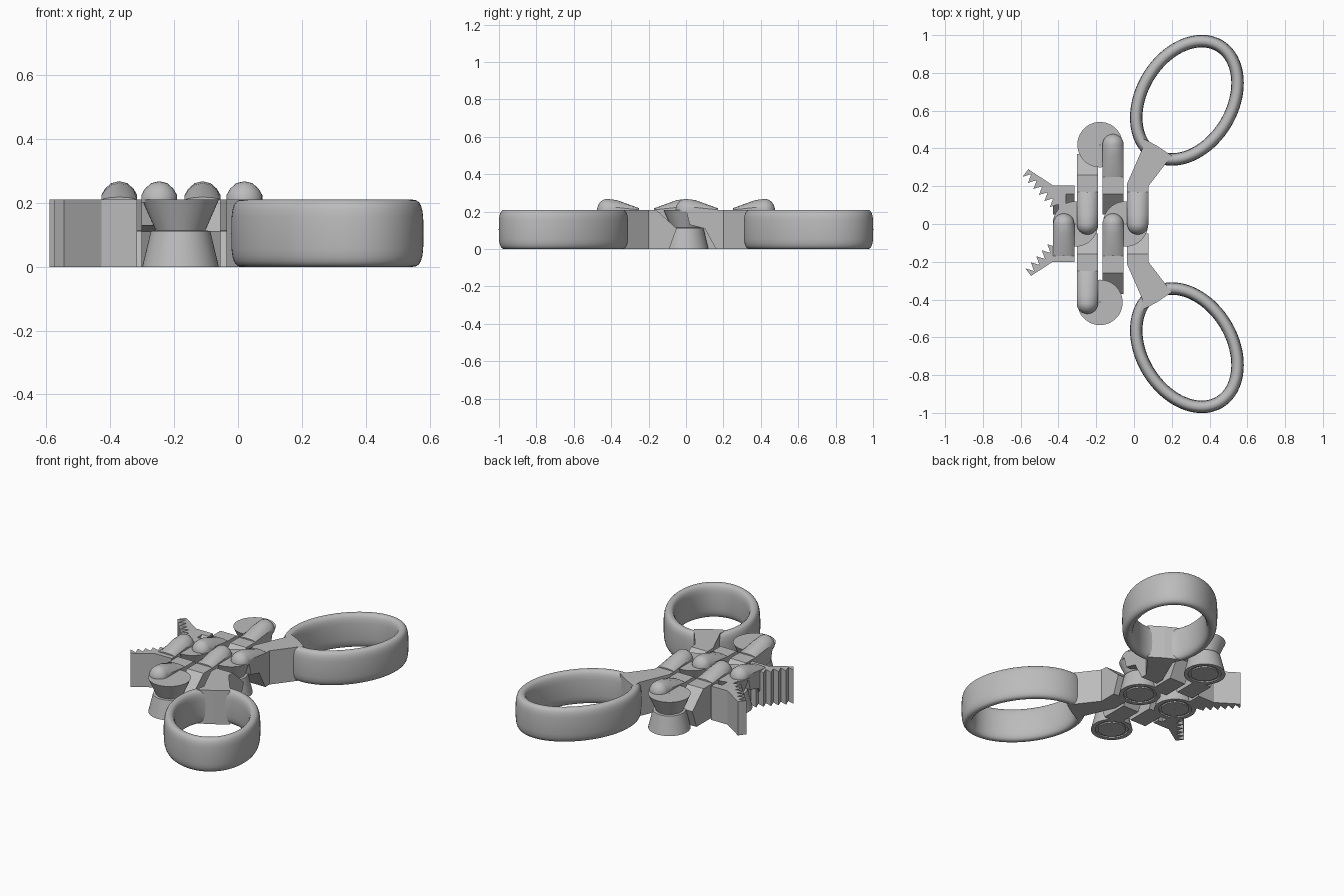
import bpy, bmesh, math
from mathutils import Vector, Matrix

if "Cube" in bpy.data.objects:
    bpy.data.objects.remove(bpy.data.objects["Cube"], do_unlink=True)

grey = bpy.data.materials.new("plain grey")
grey.use_nodes = True
grey.diffuse_color = (0.5, 0.5, 0.5, 1)
grey.node_tree.nodes["Principled BSDF"].inputs["Base Color"].default_value = (0.5, 0.5, 0.5, 1)

TOP = 0.21     # body height
HALF = 0.056   # half width of a link
END = 0.42     # distance of the outer hinges


def finish(name, bm, angle=None):
    bmesh.ops.recalc_face_normals(bm, faces=bm.faces)
    mesh = bpy.data.meshes.new(name)
    bm.to_mesh(mesh)
    bm.free()
    mesh.materials.append(grey)
    obj = bpy.data.objects.new(name, mesh)
    bpy.context.collection.objects.link(obj)
    if angle:
        bpy.ops.object.select_all(action='DESELECT')
        obj.select_set(True)
        bpy.context.view_layer.objects.active = obj
        bpy.ops.object.shade_smooth_by_angle(angle=math.radians(angle))
    return obj


def prism(name, points, offset):
    """Extrude a flat outline along an offset vector."""
    bm = bmesh.new()
    face = bm.faces.new([bm.verts.new(p) for p in points])
    out = bmesh.ops.extrude_face_region(bm, geom=[face])
    moved = [v for v in out["geom"] if isinstance(v, bmesh.types.BMVert)]
    bmesh.ops.translate(bm, vec=Vector(offset), verts=moved)
    return finish(name, bm)


def loft(name, rows, closed_path=False, closed_row=True, caps=True, angle=35):
    """Skin a series of matching cross-sections."""
    bm = bmesh.new()
    grid = [[bm.verts.new(p) for p in row] for row in rows]
    n = len(grid[0])
    for i in range(len(grid) if closed_path else len(grid) - 1):
        a, b = grid[i], grid[(i + 1) % len(grid)]
        for j in range(n if closed_row else n - 1):
            k = (j + 1) % n
            bm.faces.new((a[j], a[k], b[k], b[j]))
    if caps and not closed_path:
        bm.faces.new(grid[0])
        bm.faces.new(grid[-1])
    return finish(name, bm, angle)


def end_profile(h, d, upper):
    """Side outline of a link end at hinge h; d points out of the link."""
    if upper:
        pts = [(h, TOP), (h - .02 * d, .13), (h - .1 * d, .11), (h - .16 * d, 0)]
    else:
        pts = [(h - .16 * d, TOP), (h - .05 * d, .11), (h - .09 * d, 0)]
    return pts


def knob(name, x, h, d):
    """Domed cap with a rounded tip and a sloping faceted tail."""
    outline = [(-1, -.1), (-1, .3), (-.8, .62), (-.45, .9), (0, 1),
               (.45, .9), (.8, .62), (1, .3), (1, -.1)]
    sections = []
    for i in range(8):
        a = math.radians(4 + 86 * i / 7)
        sections.append((h + d * HALF * math.cos(a), math.sin(a), math.sin(a)))
    sections += [(h - .05 * d, 1, .9), (h - .17 * d, 1, .2)]
    rows = [[(x + u * HALF * w, y, TOP - .004 + v * .062 * t) for u, v in outline]
            for y, w, t in sections]
    loft(name, rows, angle=30)


def link(name, x, inner, outer, s):
    """Bar from the middle hinge outwards; ends are 'up', 'low' or a y value."""
    pts = end_profile(0, -s, inner == 'up')
    if outer in ('up', 'low'):
        pts += reversed(end_profile(s * END, s, outer == 'up'))
        if outer == 'up':
            knob(name + "_outer_knob", x, s * END, s)
    else:
        pts += [(s * outer, 0), (s * outer, TOP)]
    prism(name, [(x - HALF, y, z) for y, z in pts], (2 * HALF, 0, 0))
    if inner == 'up':
        knob(name + "_inner_knob", x, 0, -s)


# Eight crossing links
link("jaw_link_back", -.372, 'low', .205, 1)
link("jaw_link_front", -.372, 'up', .2, -1)
link("bar_back_outer", -.247, 'up', 'low', 1)
link("bar_front_outer", -.247, 'low', 'up', -1)
link("bar_back_inner", -.111, 'low', 'up', 1)
link("bar_front_inner", -.111, 'up', 'low', -1)
link("handle_link_back", .02, 'up', .212, 1)
link("handle_link_front", .02, 'low', .212, -1)

# Hourglass hinges with a ring groove underneath
hinge_profile = [(.002, 0), (.08, 0), (.08, .008), (.095, .008), (.095, 0), (.12, 0),
                 (.093, .112), (.078, .114), (.12, TOP), (.002, TOP)]
for name, hx, hy in (("jaw_hinge", -.31, 0), ("handle_hinge", -.045, 0),
                     ("back_hinge", -.18, END), ("front_hinge", -.18, -END + .005)):
    rows = []
    for i in range(48):
        a = math.tau * i / 48
        rows.append([(hx + r * math.cos(a), hy + r * math.sin(a), z)
                     for r, z in hinge_profile])
    loft(name, rows, closed_path=True, angle=30)

for side, s in (("back", 1), ("front", -1)):
    # Toothed jaw
    shift = 0 if s > 0 else .015
    tip, root = Vector((-.59, .25)), Vector((-.445, .09))
    outline = [Vector((-.36, .205)), Vector((-.43, .205)), Vector((-.56, .29))]
    teeth = 6
    for i in range(teeth):
        p = tip.lerp(root, i / (teeth - 1))
        outline.append(p)
        outline.append(p + Vector((.046, .014)))
    outline += [Vector((-.40, .08)), Vector((-.36, .08))]
    prism(side + "_jaw",
          [(p.x + shift, s * (p.y - shift), 0) for p in outline], (0, 0, TOP))

    # Tapered handle arm
    arm = [(-.036, .2), (.076, .2), (.2, .362), (.12, .415), (.035, .46), (.045, .40), (-.036, .215)]
    prism(side + "_handle_arm", [(x, s * y, 0) for x, y in arm], (0, 0, TOP))

    # Oval finger ring with a rounded, tall cross-section
    turn = Matrix.Rotation(math.radians(59), 2)
    rows = []
    for i in range(80):
        t = math.tau * i / 80
        base = Vector((.336 * math.cos(t), .239 * math.sin(t)))
        normal = Vector((.239 * math.cos(t), .336 * math.sin(t))).normalized()
        row = []
        for j in range(24):
            a = math.tau * j / 24
            c, q = math.cos(a), math.sin(a)
            w = .033 * math.copysign(abs(c) ** .8, c)
            h = TOP / 2 * math.copysign(abs(q) ** .55, q)
            p = turn @ (base + normal * w)
            row.append((.28 + p.x, s * (.655 + p.y), TOP / 2 + h))
        rows.append(row)
    loft(side + "_finger_ring", rows, closed_path=True, angle=60)
